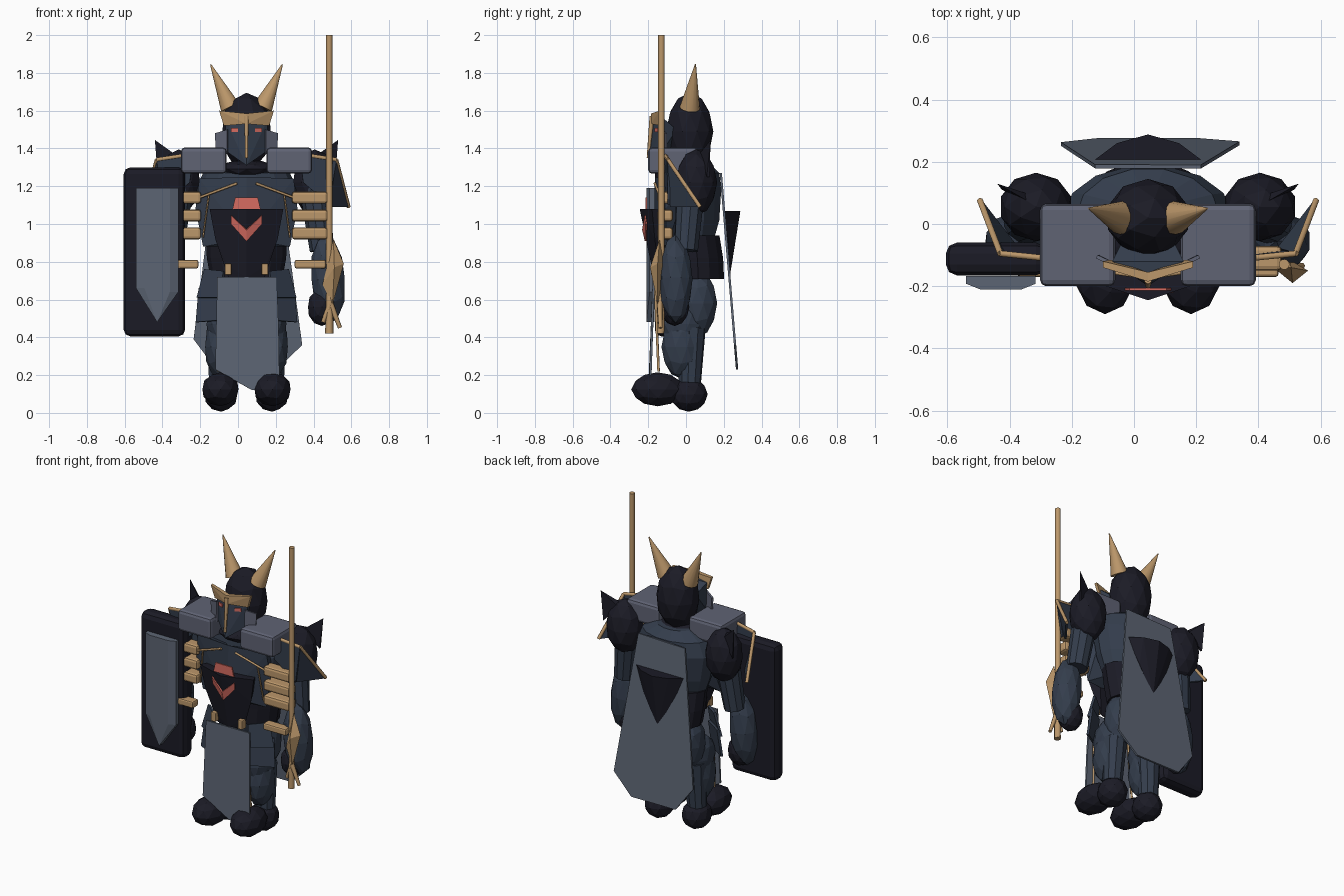
import bpy, bmesh, math
from mathutils import Vector

if "Cube" in bpy.data.objects:
    bpy.data.objects.remove(bpy.data.objects["Cube"])

CX = 0.045  # body centre line


def material(name, r, g, b):
    m = bpy.data.materials.new(name)
    m.diffuse_color = (r, g, b, 1)
    m.use_nodes = True
    m.node_tree.nodes["Principled BSDF"].inputs["Base Color"].default_value = m.diffuse_color
    return m


DARK = material("black_steel", 0.011, 0.011, 0.019)
NAVY = material("navy_steel", 0.034, 0.047, 0.073)
GREY = material("grey_steel", 0.115, 0.125, 0.175)
SLATE = material("slate_cloth", 0.108, 0.13, 0.172)
GOLD = material("dull_gold", 0.50, 0.31, 0.145)
RED = material("red_glow", 0.68, 0.15, 0.12)


def finish(name, bm, mat, smooth=False):
    bmesh.ops.recalc_face_normals(bm, faces=bm.faces)
    me = bpy.data.meshes.new(name)
    bm.to_mesh(me)
    bm.free()
    me.materials.append(mat)
    if smooth:
        for p in me.polygons:
            p.use_smooth = len(p.vertices) == 4
    ob = bpy.data.objects.new(name, me)
    bpy.context.collection.objects.link(ob)
    return ob


def ball(name, loc, size, mat, rot=(0, 0, 0)):
    bm = bmesh.new()
    bmesh.ops.create_icosphere(bm, subdivisions=2, radius=1)
    ob = finish(name, bm, mat)
    ob.location, ob.scale, ob.rotation_euler = loc, size, rot
    return ob


def box(name, lo, hi, mat, bevel=0.0):
    bm = bmesh.new()
    bmesh.ops.create_cube(bm, size=1)
    lo, hi = Vector(lo), Vector(hi)
    for v in bm.verts:
        v.co = [(a + b) / 2 + c * abs(b - a) for a, b, c in zip(lo, hi, v.co)]
    if bevel:
        bmesh.ops.bevel(bm, geom=bm.edges[:], offset=bevel, segments=2,
                        affect='EDGES', profile=0.5)
    return finish(name, bm, mat)


def tube(name, a, b, r1, r2, mat, sides=12, smooth=True):
    a, b = Vector(a), Vector(b)
    bm = bmesh.new()
    bmesh.ops.create_cone(bm, cap_ends=True, segments=sides, radius1=r1,
                          radius2=r2, depth=(b - a).length)
    ob = finish(name, bm, mat, smooth)
    ob.location = (a + b) / 2
    ob.rotation_euler = (b - a).to_track_quat('Z', 'Y').to_euler()
    return ob


def plate(name, pts, t, mat):
    """Outline of 3D points thickened along its normal."""
    bm = bmesh.new()
    f = bm.faces.new([bm.verts.new(p) for p in pts])
    f.normal_update()
    n = f.normal * t
    for v in bm.verts:
        v.co -= n / 2
    ext = bmesh.ops.extrude_face_region(bm, geom=[f], use_keep_orig=True)
    for v in ext["geom"]:
        if isinstance(v, bmesh.types.BMVert):
            v.co += n
    return finish(name, bm, mat)


def hull(name, pts, mat):
    bm = bmesh.new()
    for p in pts:
        bm.verts.new(p)
    bmesh.ops.convex_hull(bm, input=bm.verts)
    return finish(name, bm, mat)


def loft(name, rings, mat, sides=14):
    """Stack of ellipses: (z, y centre, half width, half depth)."""
    pts = []
    bm = bmesh.new()
    for z, y, w, d in rings:
        pts.append([bm.verts.new((CX + w * math.cos(2 * math.pi * i / sides),
                                  y + d * math.sin(2 * math.pi * i / sides), z))
                    for i in range(sides)])
    for a, b in zip(pts, pts[1:]):
        for i in range(sides):
            j = (i + 1) % sides
            bm.faces.new((a[i], a[j], b[j], b[i]))
    bm.faces.new(pts[0])
    bm.faces.new(pts[-1])
    return finish(name, bm, mat)


# torso, waist and neck
loft("torso", [(0.88, 0.03, 0.19, 0.11), (1.02, 0.03, 0.24, 0.15), (1.18, 0.03, 0.27, 0.16),
               (1.27, 0.03, 0.23, 0.15), (1.32, 0.03, 0.13, 0.10)], NAVY)
loft("waist", [(0.71, 0.065, 0.19, 0.14), (0.82, 0.06, 0.21, 0.14), (0.94, 0.045, 0.215, 0.135)], DARK)
ball("collar", (CX, -0.01, 1.29), (0.16, 0.14, 0.05), DARK)

# head, mask and brow
ball("helmet", (CX, 0.02, 1.49), (0.135, 0.125, 0.205), DARK)
hull("face_mask", [(CX + x, y, z) for x, y, z in
     [(-.115, -.12, 1.56), (.115, -.12, 1.56), (0, -.17, 1.56), (-.10, -.13, 1.38), (-.08, -.05, 1.5),
      (.10, -.13, 1.38), (0, -.20, 1.31), (0, -.10, 1.32), (.08, -.05, 1.5)]], NAVY)
tube("nose_guard", (CX, -0.20, 1.35), (CX, -0.18, 1.57), 0.008, 0.013, GOLD, 6)

# belly plate, emblem, tabard
hull("belly_plate", [(CX + x, y, z) for x, y, z in
     [(-.195, -.18, 1.08), (.195, -.18, 1.08), (0, -.245, 1.08), (.165, -.165, .92), (-.165, -.165, .92),
      (.10, -.155, .78), (-.10, -.155, .78), (.095, -.14, .715), (-.095, -.14, .715),
      (0, -.17, .715), (.15, -.08, 1.07), (-.15, -.08, 1.07)]], DARK)
plate("red_badge", [(CX + x, -.21, z) for x, z in
      [(-.075, 1.075), (.075, 1.075), (.06, 1.14), (-.06, 1.14)]], 0.009, RED)
plate("tabard", [(-.11, -.17, .72), (.205, -.17, .72), (.215, -.18, .45), (.22, -.19, .15),
                 (.075, -.19, .12), (-.12, -.19, .23)], 0.012, SLATE)

# cape and its raised crest
plate("cape", [(CX + x, .185 + (1.26 - z) * .083, z) for x, z in
      [(-.17, 1.26), (.17, 1.27), (.295, .36), (.16, .23), (-.16, .23), (-.28, .39)]], 0.012, SLATE)
hull("cape_crest", [(CX + x, y, z) for x, y, z in
     [(-.18, .20, 1.07), (.18, .20, 1.07), (0, .288, 1.07), (-.10, .26, 1.07), (.10, .26, 1.07),
      (-.10, .225, .90), (.10, .225, .90), (0, .23, .71)]], DARK)

for s, side in ((-1, "left"), (1, "right")):
    def P(x, y, z):
        return (CX + s * x, y, z)

    def nm(part):
        return side + "_" + part

    # horn, brow, eye, cheek
    tube(nm("horn"), P(.085, .02, 1.615), P(.19, .05, 1.845), .054, .003, GOLD, 14)
    hull(nm("brow"), [P(0, -.185, 1.53), P(0, -.185, 1.585), P(.145, -.14, 1.60), P(.12, -.135, 1.52),
                      P(0, -.155, 1.585), P(0, -.155, 1.53), P(.145, -.12, 1.60), P(.12, -.115, 1.52)], GOLD)
    hull(nm("eye"), [P(x, y, z) for z in (1.487, 1.507) for x, y in
                     ((.045, -.166), (.082, -.151), (.045, -.158), (.082, -.143))], RED)
    plate(nm("cheek"), [P(.10, -.135, 1.50), P(.165, -.105, 1.48), P(.16, -.105, 1.40),
                        P(.10, -.14, 1.37)], .012, GREY)

    # shoulder block, shoulder ball, spike
    box(nm("shoulder_block"), P(.105, -.20, 1.267), P(.347, .065, 1.405), GREY, .02)
    ball(nm("shoulder"), P(.36, .055, 1.22), (.118, .11, .175), DARK)
    hull(nm("spike"), [P(.485, .13, 1.445), P(.47, .11, 1.25), P(.38, .07, 1.37),
                       P(.38, .095, 1.35), P(.47, .125, 1.25)], DARK)

    # folded shoulder guard with gold rim
    corner, outer, inner = P(.475, -.095, 1.34), P(.54, .075, 1.09), P(.28, -.115, 1.37)
    plate(nm("guard_front"), [inner, corner, P(.44, -.09, 1.10), P(.30, -.11, 1.22)], .012, NAVY)
    plate(nm("guard_side"), [corner, outer, P(.42, -.08, 1.09)], .012, NAVY)
    for k, (a, b) in enumerate(((inner, corner), (corner, outer))):
        tube(nm("guard_rim_%d" % k), a, b, .011, .011, GOLD, 6)

    # arm and hand
    tube(nm("upper_arm"), P(.35, .03, 1.25), P(.40, 0, .86), .08, .065, NAVY, 10, False)
    ball(nm("forearm"), P(.432, -.055, .71), (.092, .09, .235), NAVY, (0, s * -.08, 0))
    ball(nm("hand"), P(.40, -.06, .56), (.078, .078, .10), DARK)

    # chest plate with gold seam, gold ribs, belt hooks
    hull(nm("chest_plate"), [P(0, -.165, 1.25), P(0, -.17, .92), P(.25, -.125, 1.24), P(.27, -.11, 1.08),
                             P(.23, -.10, .88), P(.05, -.12, .88), P(.2, 0, 1.2), P(0, 0, 1)], NAVY)
    tube(nm("chest_seam"), P(.05, -.165, 1.215), P(.29, -.13, 1.125), .007, .007, GOLD, 6)
    tube(nm("chest_line"), P(.20, -.145, 1.15), P(.23, -.125, .93), .005, .005, GOLD, 6)
    for k, z in enumerate((.95, 1.045, 1.14)):
        box(nm("rib_%d" % k), P(.24, -.15, z - .032), P(.43, -.07, z + .032), GOLD, .015)
    box(nm("belt_bar"), P(.255, -.17, .765), P(.42, -.11, .81), GOLD, .01)
    box(nm("belt_hook"), P(.08, -.185, .73), P(.115, -.14, .79), GOLD, .006)

    # emblem arm following the slope of the belly plate
    plate(nm("emblem_arm"), [P(0, -.228, .97), P(.08, -.216, 1.045), P(.08, -.209, 1.0),
                             P(0, -.214, .91)], .009, RED)

    # hip plates
    plate(nm("upper_hip_plate"), [P(.12, -.13, .75), P(.22, -.05, .76), P(.26, -.06, .61),
                                  P(.13, -.15, .61)], .015, NAVY)
    plate(nm("lower_hip_plate"), [P(.13, -.12, .66), P(.25, -.04, .66), P(.265, -.06, .48),
                                  P(.14, -.14, .49)], .015, NAVY)

    # leg and foot
    ball(nm("thigh"), P(.115, .06, .58), (.095, .105, .18), NAVY)
    ball(nm("knee"), P(.135, -.02, .47), (.08, .115, .14), NAVY)
    ball(nm("calf"), P(.138, -.025, .35), (.085, .105, .17), NAVY)
    tube(nm("shin"), P(.14, .02, .16), P(.13, .03, .45), .06, .075, NAVY, 10, False)
    tube(nm("greave_trim"), P(.15, -.145, .22), P(.13, -.165, .70), .007, .007, GOLD, 6)
    ball(nm("toe"), P(.138, -.15, .125), (.10, .14, .09), DARK)
    ball(nm("heel"), P(.135, .015, .098), (.09, .10, .092), DARK)

# shield on the arm with a pointed front panel
box("shield", (-.605, -.165, .405), (-.28, -.06, 1.30), DARK, .035)
hull("shield_panel", [(-.428 + x * k, y, z) for y, k in ((-.168, 1), (-.192, 1), (-.21, .6))
     for x, z in [(-.112, 1.19), (.112, 1.19), (.112, .64), (0, .48), (-.112, .66)]], SLATE)
tube("shield_grip", (-.40, -.06, .75), (-.38, -.06, .64), .015, .015, GOLD, 8)

# spear: shaft, diamond blade, lower prongs
tube("spear_shaft", (.483, -.13, .43), (.483, -.13, 2.0), .017, .017, GOLD, 12)
hull("spear_blade", [(.505, -.14, .92), (.56, -.15, .79), (.50, -.15, .57), (.448, -.14, .68),
                     (.51, -.19, .77), (.50, -.115, .77)], GOLD)
tube("spear_butt", (.485, -.135, .62), (.483, -.135, .42), .018, .022, GOLD, 6)
for k, x in enumerate((.45, .54)):
    tube("spear_prong_%d" % k, (.49, -.14, .58), (x, -.135, .48 - .03 * k), .016, .011, GOLD, 6)
